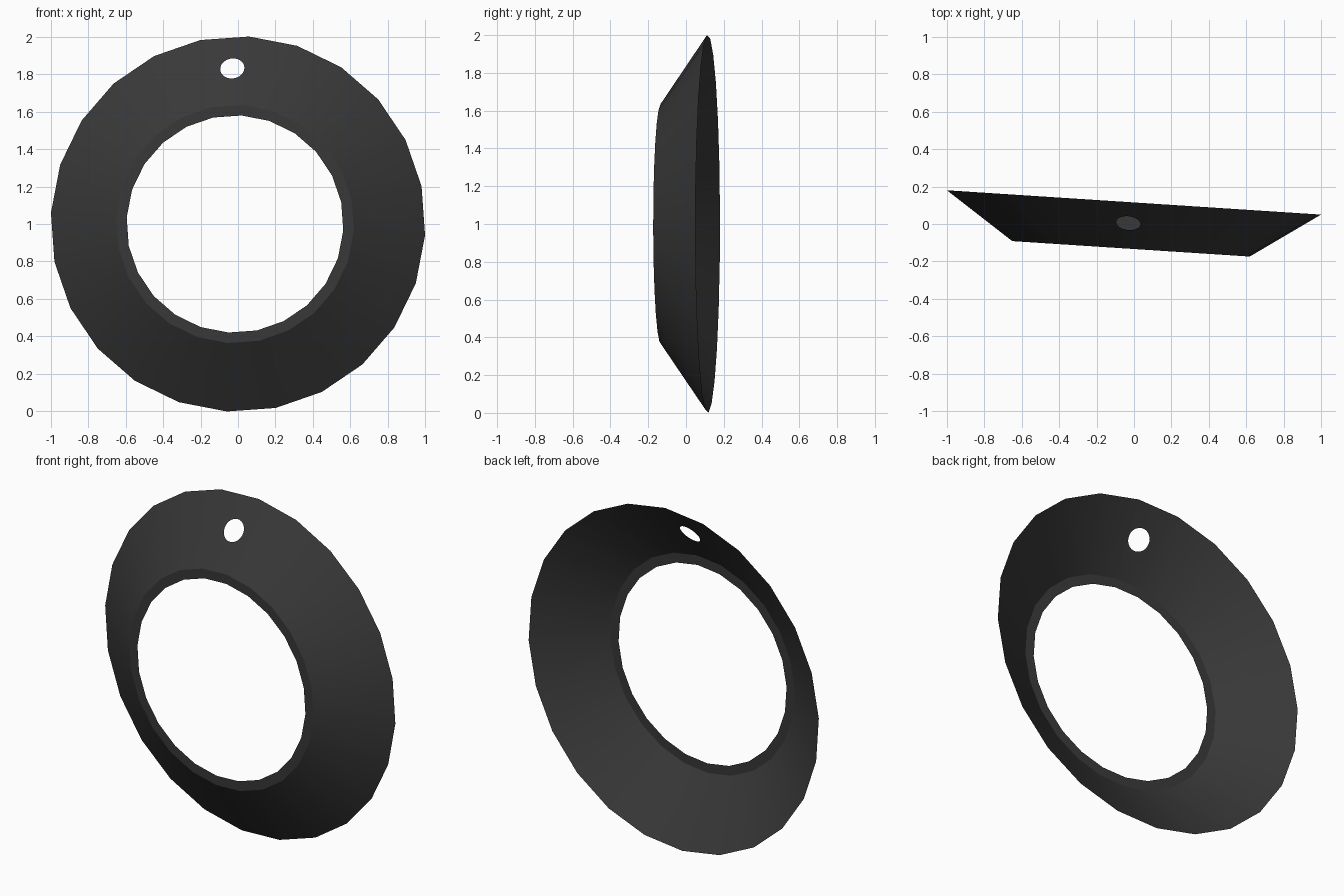
import bpy, bmesh, math
from mathutils import Vector
from mathutils.geometry import intersect_line_plane

if "Cube" in bpy.data.objects:
    bpy.data.objects.remove(bpy.data.objects["Cube"])

SIDES = 24
START = math.radians(3.4)      # roll of the polygon, measured from the top
PROFILE = [(1.002, 0.0), (0.636, -0.248), (0.58, -0.248)]   # radius, depth

bm = bmesh.new()

# Rings of the sloping collar and its flat inner lip
rings = []
for r, y in PROFILE:
    rings.append([bm.verts.new((r * math.sin(START - i * math.tau / SIDES), y,
                                r * math.cos(START - i * math.tau / SIDES)))
                  for i in range(SIDES)])

for k in range(2):
    for i in range(SIDES):
        j = (i + 1) % SIDES
        quad = (rings[k][i], rings[k][j], rings[k + 1][j], rings[k + 1][i])
        if k == 0 and i == 0:
            pierced = quad     # the top facet carries the round hole
        else:
            bm.faces.new(quad)

# Round hole cut square to the top facet
a, b, c, d = (v.co for v in pierced)
u = (b - a).normalized()
n = u.cross(d - a).normalized()
w = n.cross(u)
centre = intersect_line_plane(Vector((-0.023, -1, 0.83)), Vector((-0.023, 1, 0.83)), a, n)
hole = []
for i in range(24):
    t = i * math.tau / 24
    hole.append(bm.verts.new(centre + 0.065 * (u * math.cos(t) + w * math.sin(t))))
edges = []
for loop in (list(pierced), hole):
    for p, q in zip(loop, loop[1:] + loop[:1]):
        edges.append(bm.edges.get((p, q)) or bm.edges.new((p, q)))
bmesh.ops.triangle_fill(bm, edges=edges, use_beauty=True, use_dissolve=False)

# Make every face point to the front
bm.normal_update()
for f in bm.faces:
    if f.normal.y > 0:
        f.normal_flip()

mesh = bpy.data.meshes.new("conical_ring")
bm.to_mesh(mesh)
bm.free()
ring = bpy.data.objects.new("conical_ring", mesh)
bpy.context.collection.objects.link(ring)
ring.location = (0, 0.115, 1)
ring.rotation_euler.z = math.radians(-3.72)

# Dark finish
mat = bpy.data.materials.new("dark_grey")
mat.diffuse_color = (0.04, 0.04, 0.04, 1)
mat.use_nodes = True
mat.node_tree.nodes["Principled BSDF"].inputs["Base Color"].default_value = mat.diffuse_color
mesh.materials.append(mat)

bpy.context.view_layer.objects.active = ring
ring.select_set(True)
bpy.ops.object.shade_smooth_by_angle(angle=math.radians(30))
